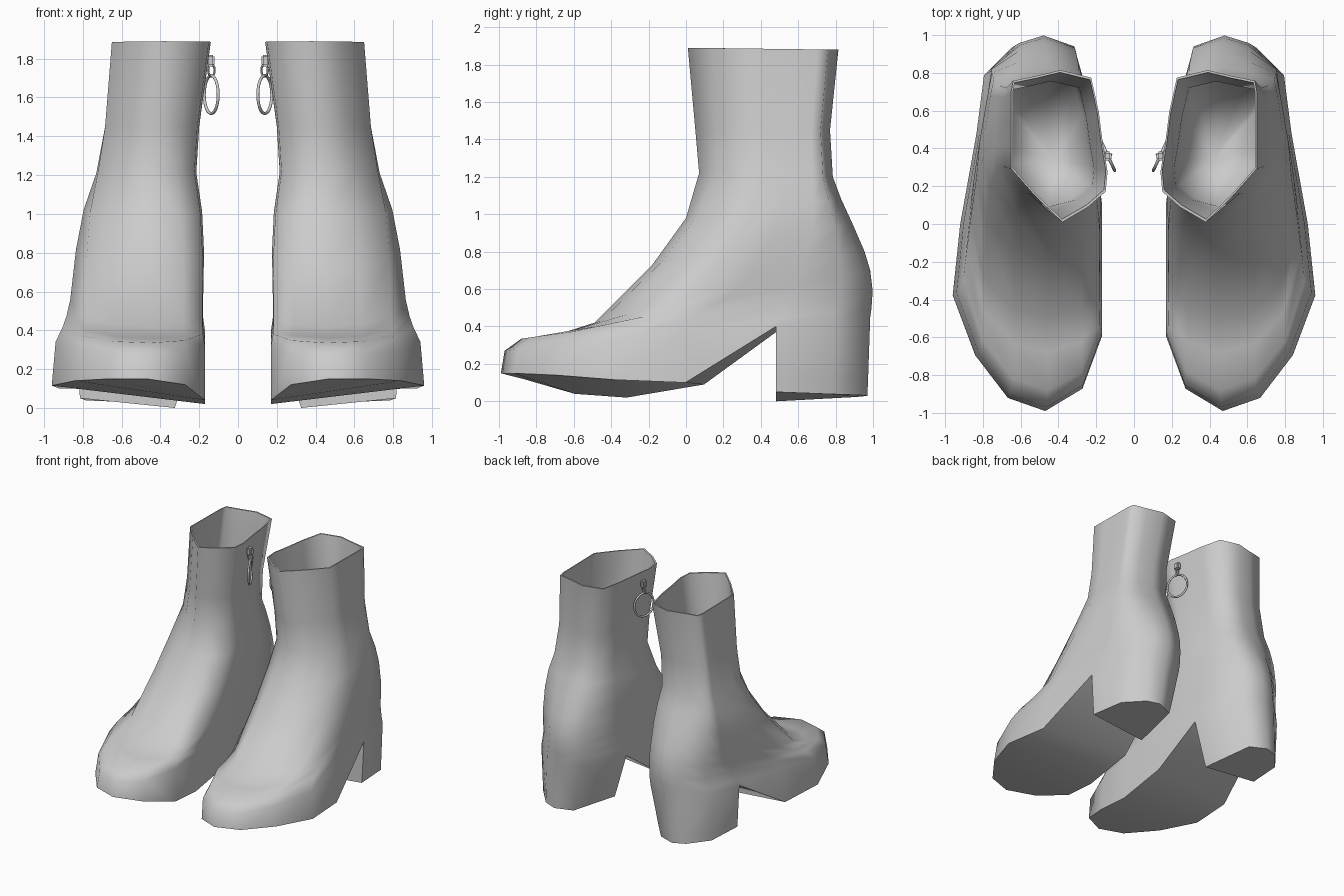
import bpy, bmesh, math
from mathutils import Matrix, Vector

if "Cube" in bpy.data.objects:
    bpy.data.objects.remove(bpy.data.objects["Cube"])

# Normalised outlines (s: inner->outer, v: toe->back), toe first, going round the outer side
FOOT = [(.38, 0), (.63, .035), (.85, .15), (1, .31), (.95, .5), (.84, .745), (.79, .9), (.58, .98),
        (.41, 1), (.19, .97), (.06, .745), (0, .55), (0, .34), (0, .2), (.13, .06)]
CUFF = [(.47, 0), (.75, .17), (1, .35), (1, .5), (1, .68), (1, .86), (.98, .93), (.75, .96),
        (.49, 1), (.17, .95), (.09, .72), (.05, .52), (0, .33), (.02, .2), (.2, .1)]
SOLE_Z = [.15, .15, .14, .115, .10, .40, .43, .45, .45, .43, .37, .09, .02, .04, .12]

# Levels: y front, z front, y back, z back, x inner, x outer, blend foot->cuff, front bluntness
LEVELS = [(-.97, .27, .992, .50, .17, .94, 0, 0),
          (-.88, .335, .998, .59, .18, .905, .03, .2),
          (-.68, .36, .985, .70, .18, .885, .12, .55),
          (-.49, .42, .955, .80, .18, .865, .25, .8),
          (-.18, .73, .89, .95, .175, .835, .45, .8),
          (0, .98, .83, 1.08, .185, .795, .65, .7),
          (.07, 1.22, .785, 1.20, .215, .73, .9, .35),
          (.05, 1.45, .77, 1.45, .20, .685, 1, .15),
          (.01, 1.89, .815, 1.88, .14, .65, 1, 0)]


def ring_points(yf, zf, yb, zb, xi, xo, w, blunt):
    pts = []
    for (s0, v0), (s1, v1) in zip(FOOT, CUFF):
        s, v = s0 + (s1 - s0) * w, v0 + (v1 - v0) * w
        v *= 1 - blunt * max(0, 1 - v / .35)
        pts.append(Vector((xi + (xo - xi) * s, yf + (yb - yf) * v, zf + (zb - zf) * v)))
    return pts


def inset(pts, k):
    c = sum(pts, Vector()) / len(pts)
    return [Vector((c.x + (p.x - c.x) * k, c.y + (p.y - c.y) * k, p.z)) for p in pts]


def finish(name, bm, angle):
    """Make an object, shade it and mirror it to the other boot."""
    bmesh.ops.recalc_face_normals(bm, faces=bm.faces)
    me = bpy.data.meshes.new(name)
    bm.to_mesh(me)
    bm.free()
    ob = bpy.data.objects.new(name, me)
    bpy.context.collection.objects.link(ob)
    bpy.ops.object.select_all(action='DESELECT')
    ob.select_set(True)
    bpy.context.view_layer.objects.active = ob
    bpy.ops.object.shade_smooth_by_angle(angle=math.radians(angle))
    ob.modifiers.new("pair", 'MIRROR').use_mirror_merge = False
    return ob


# Boot shell: sole edge, foot and shaft lofted together, then back down inside the shaft
bm = bmesh.new()
sole = [Vector((p.x, p.y, z)) for p, z in
        zip(ring_points(-.99, 0, .985, 0, .17, .96, 0, 0), SOLE_Z)]
outer = [sole] + [ring_points(*l) for l in LEVELS]
lining = [inset(outer[k], f) for k, f in ((-1, .965), (-2, .955), (-3, .945))]
rings = [[bm.verts.new(p) for p in pts] for pts in outer + lining]
n = len(FOOT)
for a, b in zip(rings, rings[1:]):
    for i in range(n):
        j = (i + 1) % n
        bm.faces.new((a[i], a[j], b[j], b[i]))

# Bottom of the opening
floor = bm.verts.new((.42, .34, .85))
for i in range(n):
    bm.faces.new((rings[-1][i], rings[-1][(i + 1) % n], floor))

# Sole from toe to arch
r = rings[0]
bm.faces.new((r[0], r[1], r[14]))
for i in range(1, 5):
    bm.faces.new((r[i], r[i + 1], r[14 - i], r[15 - i]))

# Block heel continuing down from the rear of the sole edge
last = r[5:11]
for t in (.8, 1):
    new = []
    for p in sole[5:11]:
        u = (p.x - .217) / .617
        x = p.x + (.325 + .49 * u - p.x) * t
        y = .475 + (p.y - .475) * (1 - .03 * t)
        foot_z = .05 * u * (1 if p.y < .6 else .4) + (.02 if p.y > .6 else 0)
        new.append(bm.verts.new((x, y, foot_z + (.07 if t < 1 else 0))))
    for i in range(6):
        j = (i + 1) % 6
        bm.faces.new((last[i], last[j], new[j], new[i]))
    last = new
bm.faces.new((last[0], last[1], last[4], last[5]))
bm.faces.new((last[1], last[2], last[3], last[4]))
finish("boot_shell", bm, 74)


def add_torus(bm, major, minor, mat, seg=24, sides=8):
    grid = []
    for i in range(seg):
        a = 2 * math.pi * i / seg
        out = Vector((0, math.cos(a), math.sin(a)))
        c = Vector((0, major[0] * math.cos(a), major[1] * math.sin(a)))
        loop = []
        for k in range(sides):
            b = 2 * math.pi * k / sides
            loop.append(bm.verts.new(mat @ (c + minor * (math.cos(b) * out + Vector((math.sin(b), 0, 0))))))
        grid.append(loop)
    for i in range(seg):
        p, q = grid[i], grid[(i + 1) % seg]
        for k in range(sides):
            bm.faces.new((p[k], q[k], q[(k + 1) % sides], p[(k + 1) % sides]))


# Zip pull on the inner side: large ring and small link
bm = bmesh.new()
yaw = Matrix.Rotation(math.radians(-25), 4, 'Z')
add_torus(bm, (.085, .098), .008, Matrix.Translation((.138, .36, 1.615)) @ yaw)
add_torus(bm, (.018, .03), .006, Matrix.Translation((.137, .36, 1.74)) @ Matrix.Rotation(1.2, 4, 'Z'), 16, 6)
finish("zip_pull_ring", bm, 60)

# Zip slider body
bm = bmesh.new()
bmesh.ops.create_cube(bm, size=1, matrix=Matrix.Translation((.14, .36, 1.79)) @ Matrix.Diagonal((.04, .05, .06, 1)))
bmesh.ops.bevel(bm, geom=bm.edges[:], offset=.009, segments=2, affect='EDGES')
finish("zip_slider", bm, 40)
